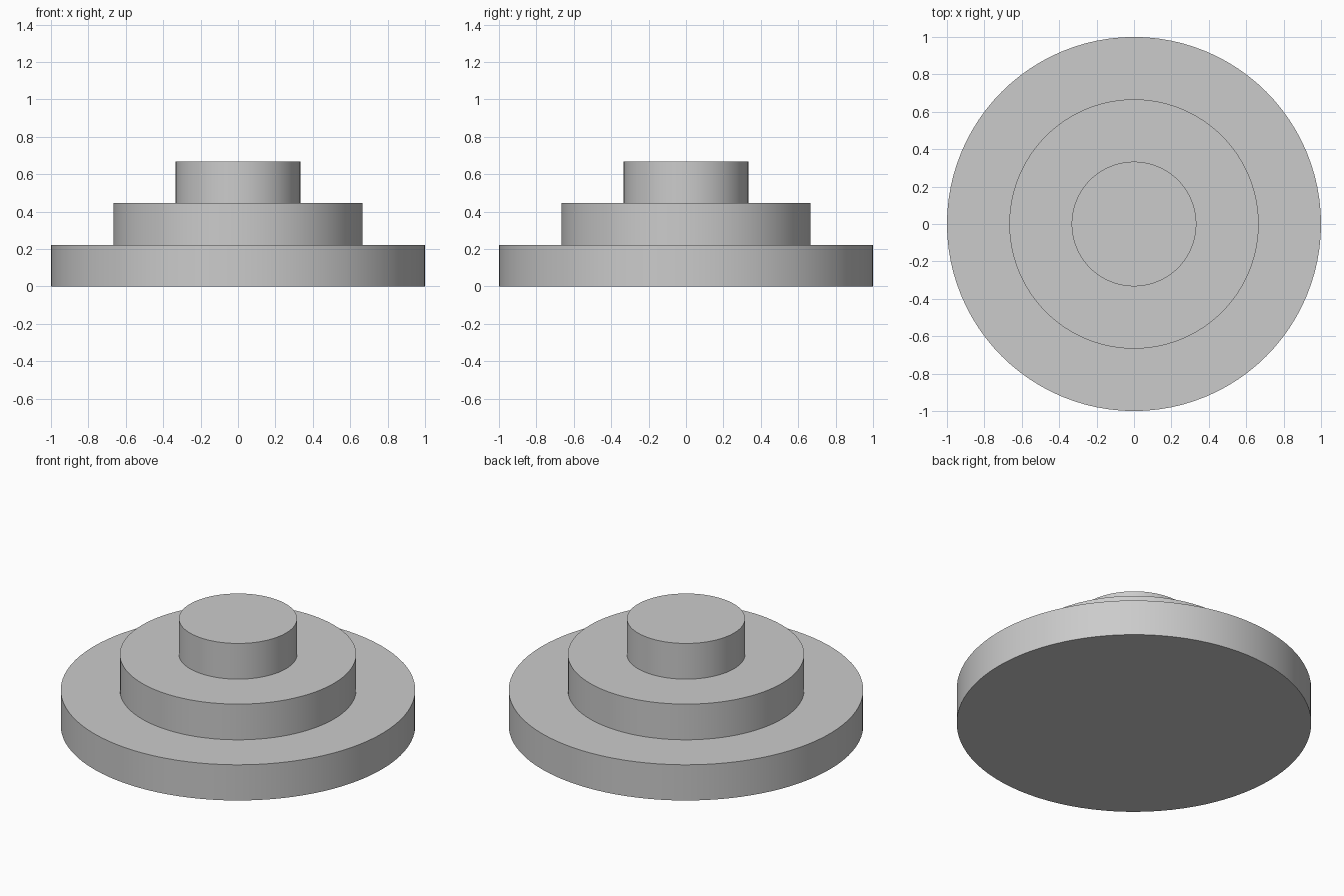
import bpy
import math

cube = bpy.data.objects.get("Cube")
if cube:
    bpy.data.objects.remove(cube, do_unlink=True)

TIER_HEIGHT = 2 / 9

# Plain grey for every tier
grey = bpy.data.materials.new("light_grey")
grey.use_nodes = True
colour = (0.6, 0.6, 0.6, 1)
grey.diffuse_color = colour
grey.node_tree.nodes["Principled BSDF"].inputs["Base Color"].default_value = colour


def add_tier(name, radius, level):
    """Add one round disc standing on the disc below."""
    bpy.ops.mesh.primitive_cylinder_add(
        vertices=96, radius=radius, depth=TIER_HEIGHT,
        location=(0, 0, (level + 0.5) * TIER_HEIGHT))
    tier = bpy.context.object
    tier.name = name
    tier.data.materials.append(grey)
    bpy.ops.object.shade_smooth_by_angle(angle=math.radians(30))


# Three stacked discs, each a third of the base radius narrower
for level, name in enumerate(("base_disc", "middle_disc", "top_disc")):
    add_tier(name, 1 - level / 3, level)
